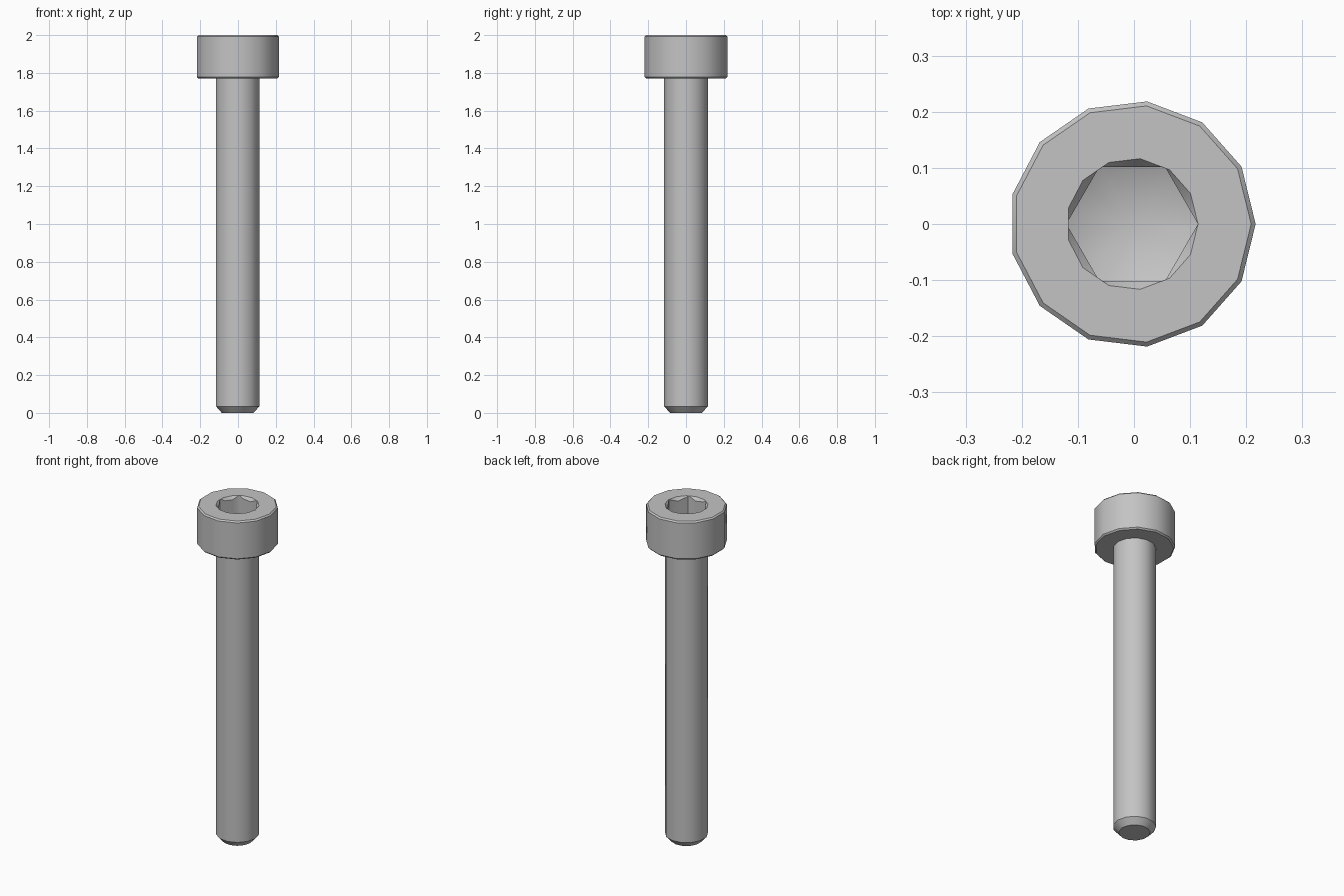
import bpy, bmesh, math

SIDES = 13
HEAD_R, SHANK_R, SOCKET_R = 0.22, 0.117, 0.117
HEAD_Z, TOP_Z = 1.77, 2.0
FLOOR_Z, APEX_Z = 1.88, 1.83
CHAMFER = 0.008
# An odd-sided outline is lopsided, so shift the axis to centre the bounds
AXIS_X = -HEAD_R * (1 - math.cos(math.pi / SIDES)) / 2

cube = bpy.data.objects.get("Cube")
if cube:
    bpy.data.objects.remove(cube, do_unlink=True)

steel = bpy.data.materials.new("grey steel")
steel.use_nodes = True
colour = (0.55, 0.55, 0.55, 1)
steel.diffuse_color = colour
steel.node_tree.nodes["Principled BSDF"].inputs["Base Color"].default_value = colour


def lathe(name, profile, sides=SIDES):
    """Closed solid turned from (radius, height) points, listed bottom to top."""
    bm = bmesh.new()
    rings = []
    for r, z in profile:
        count = sides if r > 0 else 1
        rings.append([bm.verts.new((AXIS_X + r * math.cos(math.tau * i / sides),
                                    r * math.sin(math.tau * i / sides), z))
                      for i in range(count)])
    for low, high in zip(rings, rings[1:]):
        for i in range(sides):
            j = (i + 1) % sides
            if len(low) == 1:
                bm.faces.new((low[0], high[j], high[i]))
            else:
                bm.faces.new((low[i], low[j], high[j], high[i]))
    if len(rings[0]) > 1:
        bm.faces.new(rings[0][::-1])
    bm.faces.new(rings[-1])
    bmesh.ops.recalc_face_normals(bm, faces=bm.faces)
    mesh = bpy.data.meshes.new(name)
    bm.to_mesh(mesh)
    bm.free()
    mesh.materials.append(steel)
    obj = bpy.data.objects.new(name, mesh)
    bpy.context.collection.objects.link(obj)
    return obj


def activate(obj):
    bpy.ops.object.select_all(action="DESELECT")
    obj.select_set(True)
    bpy.context.view_layer.objects.active = obj


def combine(obj, cutter, operation):
    """Apply a boolean and discard the cutter."""
    cutter.hide_render = True
    mod = obj.modifiers.new(operation.lower(), "BOOLEAN")
    mod.operation, mod.object, mod.solver = operation, cutter, "EXACT"
    activate(obj)
    bpy.ops.object.modifier_apply(modifier=mod.name)
    bpy.data.objects.remove(cutter, do_unlink=True)


# Shank with chamfered tip, and chamfered head, turned as one piece
bolt = lathe("socket_head_bolt", [
    (0.085, 0), (SHANK_R, 0.035), (SHANK_R, HEAD_Z),
    (HEAD_R - CHAMFER, HEAD_Z), (HEAD_R, HEAD_Z + CHAMFER),
    (HEAD_R, TOP_Z - CHAMFER), (HEAD_R - CHAMFER, TOP_Z)])

# Hexagonal socket with a conical drilled floor
socket = lathe("socket_cutter", [(0.1172, 1.7), (0.1172, 2.1)], sides=6)
drill = lathe("drill_cutter", [(0, APEX_Z), (SOCKET_R, FLOOR_Z), (SOCKET_R, 2.2)])
combine(socket, drill, "INTERSECT")
combine(bolt, socket, "DIFFERENCE")

# Countersink that scallops the socket walls
SLOPE = 1.3
countersink = lathe("countersink_cutter", [
    (SOCKET_R + dz / SLOPE + 0.0003, TOP_Z + dz) for dz in (-0.06, 0.02)])
combine(bolt, countersink, "DIFFERENCE")

activate(bolt)
bpy.ops.object.shade_smooth_by_angle(angle=math.radians(30))
